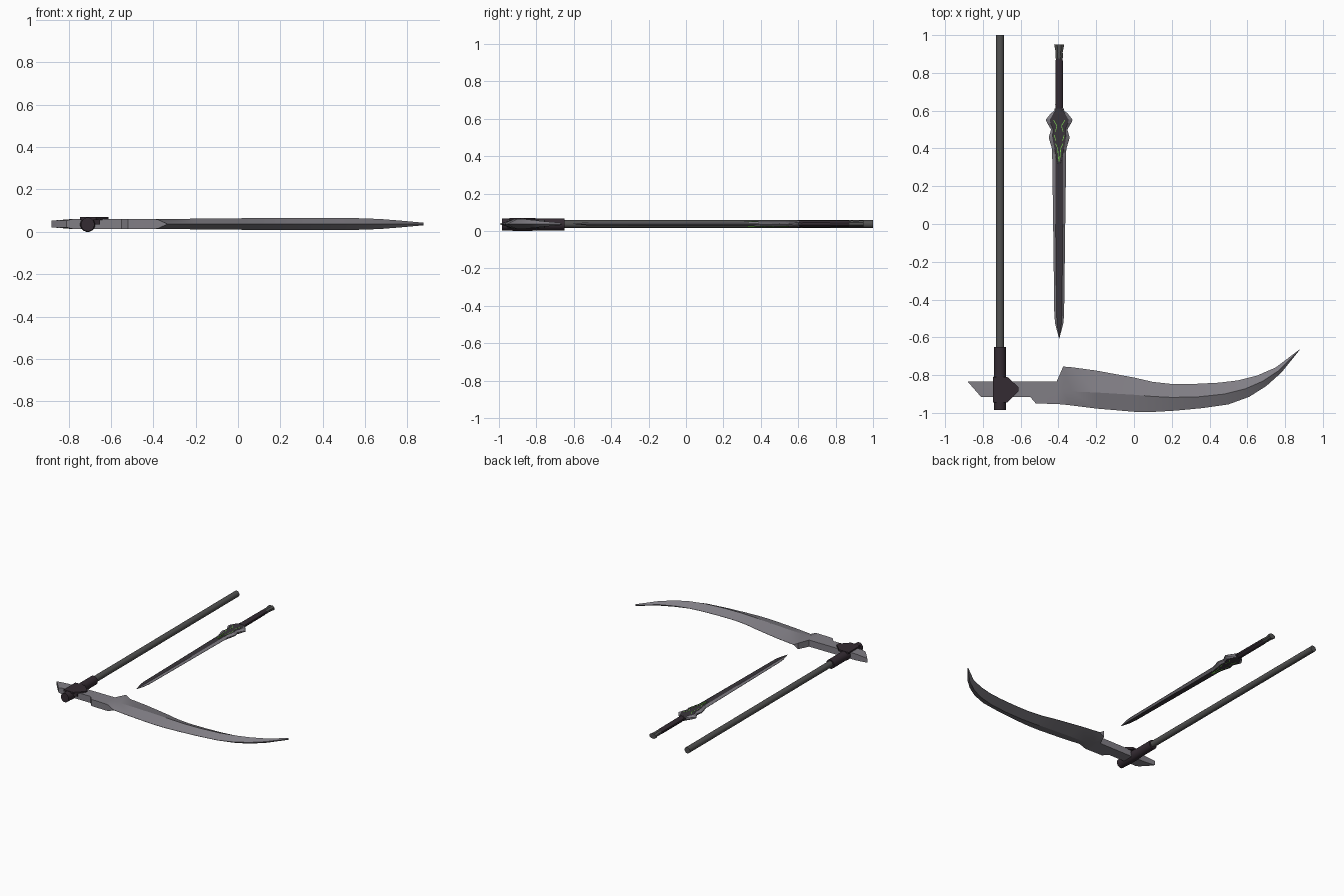
import bpy, bmesh, math
from mathutils import Vector


def material(name, r, g, b):
    m = bpy.data.materials.new(name)
    m.diffuse_color = (r, g, b, 1)
    return m


STEEL = material("steel", 0.22, 0.21, 0.235)
SHAFT = material("shaft_grey", 0.085, 0.085, 0.083)
WRAP = material("dark_wrap", 0.034, 0.024, 0.032)
CORE = material("dark_metal", 0.042, 0.036, 0.044)
GREEN = material("green_glow", 0.2, 0.65, 0.08)


def finish(name, bm, mats, smooth=None):
    bmesh.ops.remove_doubles(bm, verts=bm.verts, dist=0.0002)
    bmesh.ops.recalc_face_normals(bm, faces=bm.faces)
    me = bpy.data.meshes.new(name)
    bm.to_mesh(me)
    bm.free()
    for m in mats:
        me.materials.append(m)
    ob = bpy.data.objects.new(name, me)
    bpy.context.collection.objects.link(ob)
    if smooth:
        bpy.ops.object.select_all(action='DESELECT')
        ob.select_set(True)
        bpy.context.view_layer.objects.active = ob
        bpy.ops.object.shade_smooth_by_angle(angle=math.radians(smooth))
    return ob


def loft(name, sections, mats, smooth=None, strips=None):
    """Skin closed rings; strips gives the material index of each side strip."""
    bm = bmesh.new()
    rings = [[bm.verts.new(p) for p in s] for s in sections]
    n = len(rings[0])
    for a, b in zip(rings, rings[1:]):
        for i in range(n):
            j = (i + 1) % n
            f = bm.faces.new((a[i], a[j], b[j], b[i]))
            f.material_index = strips[i] if strips else 0
    bm.faces.new(rings[0])
    bm.faces.new(rings[-1])
    return finish(name, bm, mats, smooth)


def turned(name, x, z, stations, sides, mat, smooth=35):
    """Round part along y from (y, radius x, radius z) stations."""
    ring = [2 * math.pi * (i + 0.5) / sides for i in range(sides)]
    secs = [[(x + rx * math.cos(t), y, z + rz * math.sin(t)) for t in ring]
            for y, rx, rz in stations]
    return loft(name, secs, [mat], smooth)


def plate(name, outline, z0, z1, mat):
    return loft(name, [[(x, y, z) for x, y in outline] for z in (z0, z1)], [mat])


# scythe shaft and collar
turned("scythe_shaft", -0.71, 0.037, [(1.0, .022, .022), (-0.7, .022, .022)], 16, SHAFT)
turned("scythe_collar", -0.71, 0.035,
       [(-0.65, .032, .033), (-0.80, .032, .033), (-0.83, .036, .0355),
        (-0.92, .036, .0355), (-0.945, .032, .033), (-0.985, .032, .033)], 16, WRAP)
plate("collar_plate", [(-.747, -.81), (-.67, -.81), (-.612, -.863), (-.612, -.885),
                       (-.67, -.945), (-.747, -.945)], 0.057, 0.07, WRAP)
plate("collar_block", [(-.69, -.83), (-.652, -.84), (-.652, -.925), (-.69, -.935)],
      0.035, 0.068, WRAP)

# scythe blade: top edge x,y / ridge x,y / bottom edge x,y / edge and ridge half thickness
BLADE = [
    (-.88, -.835, -.845, -.875, -.81, -.915, .016, .018),
    (-.79, -.835, -.785, -.875, -.78, -.915, .023, .023),
    (-.55, -.835, -.55, -.875, -.55, -.915, .024, .024),
    (-.52, -.835, -.52, -.88, -.52, -.95, .024, .024),
    (-.41, -.835, -.41, -.885, -.41, -.953, .024, .024),
    (-.375, -.755, -.375, -.885, -.38, -.955, .022, .024),
    (-.34, -.757, -.33, -.887, -.335, -.96, .001, .024),
    (-.2, -.776, -.2, -.892, -.2, -.977, .001, .025),
    (0, -.813, 0, -.904, 0, -.994, .001, .027),
    (.1, -.836, .1, -.913, .1, -.995, .001, .028),
    (.2, -.847, .2, -.918, .22, -.988, .001, .028),
    (.33, -.846, .34, -.915, .36, -.975, .001, .028),
    (.45, -.84, .48, -.900, .5, -.955, .001, .028),
    (.55, -.828, .59, -.872, .61, -.915, .001, .027),
    (.65, -.803, .68, -.833, .70, -.858, .001, .023),
    (.75, -.76, .768, -.775, .78, -.787, .001, .016),
    (.875, -.665, .876, -.666, .877, -.667, .001, .006),
]
ZB = 0.037
secs = []
for tx, ty, rx, ry, bx, by, e, h in BLADE:
    secs.append([(tx, ty, ZB - e), (tx, ty, ZB + e), (rx, ry, ZB + h),
                 (bx, by, ZB + e), (bx, by, ZB - e), (rx, ry, ZB - h)])
loft("scythe_blade", secs, [STEEL], 25)

# dagger: flat sections across x with a dark core and steel edges
DX, DZ = -0.396, 0.038


def flat_sections(rows):
    """Rows of y, half width, core half width, edge and core half thickness."""
    return [[(DX + x, y, DZ + z) for x, z in
             ((-w, e), (-c, h), (c, h), (w, e), (w, -e), (c, -h), (-c, -h), (-w, -e))]
            for y, w, c, e, h in rows]


STRIPS = [0, 1, 0, 0, 0, 1, 0, 0]
loft("dagger_blade", flat_sections([
    (.45, .038, .021, .001, .011), (.36, .037, .020, .001, .011),
    (0, .032, .019, .001, .011), (-.48, .026, .014, .001, .010),
    (-.53, .021, .011, .001, .008), (-.605, .001, .0005, .0005, .001)]),
    [STEEL, CORE], None, STRIPS)
loft("dagger_guard", flat_sections([
    (.605, .020, .016, .008, .014), (.585, .045, .030, .006, .015),
    (.552, .071, .050, .004, .015), (.535, .064, .046, .004, .015),
    (.50, .043, .032, .004, .015), (.46, .055, .036, .004, .015),
    (.445, .052, .034, .004, .015), (.395, .037, .024, .004, .014),
    (.31, .008, .005, .004, .011)]),
    [STEEL, CORE], None, STRIPS)

# dagger grip and pommel
turned("dagger_grip", DX, DZ, [(.61, .019, .017), (.63, .022, .019), (.86, .021, .018),
                               (.875, .018, .016)], 10, WRAP)
turned("dagger_grip_ring", DX, DZ, [(.595, .026, .019), (.612, .026, .019)], 10, CORE)
turned("dagger_pommel", DX, DZ, [(.87, .018, .016), (.885, .022, .018), (.91, .020, .017),
                                 (.95, .029, .019)], 8, SHAFT, 20)

# thin green inlay lines on both faces of the guard
LINES = [((.030, .55), (.012, .52)), ((.012, .52), (.020, .49)),
         ((.020, .425), (.008, .40)), ((.008, .40), (.002, .33)),
         ((.026, .47), (.018, .44))]
for i, (a, b) in enumerate(LINES):
    for side in (-1, 1):
        p, q = Vector((a[0] * side, a[1])), Vector((b[0] * side, b[1]))
        d = (q - p).normalized()
        nrm = Vector((-d.y, d.x)) * 0.0017
        quad = [(DX + v.x, v.y) for v in (p + nrm, q + nrm, q - nrm, p - nrm)]
        for z in (1, -1):
            plate("guard_inlay", quad, DZ + z * 0.010, DZ + z * 0.0158, GREEN)
